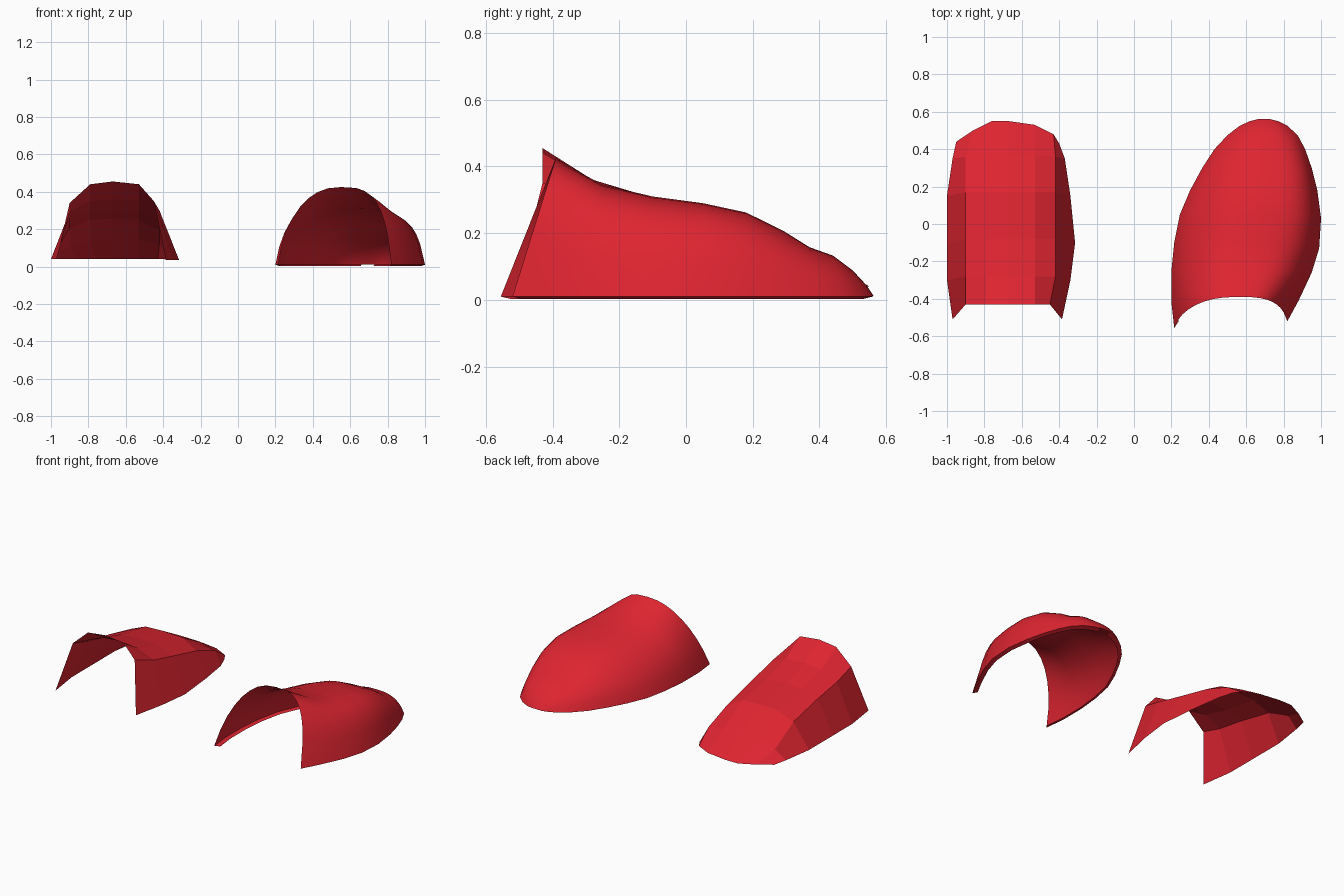
import bpy, bmesh, math
from mathutils import Vector

red = bpy.data.materials.new("bright red")
red.diffuse_color = (0.73, 0.018, 0.03, 1)


def loft(name, rows):
    """Skin equal-length rows of points (left to right, back to toe)."""
    bm = bmesh.new()
    vs = [[bm.verts.new(p) for p in row] for row in rows]
    for a, b in zip(vs, vs[1:]):
        for j in range(len(a) - 1):
            bm.faces.new((a[j], a[j + 1], b[j + 1], b[j]))
    me = bpy.data.meshes.new(name)
    bm.to_mesh(me)
    bm.free()
    me.materials.append(red)
    ob = bpy.data.objects.new(name, me)
    bpy.context.collection.objects.link(ob)
    return ob


# Faceted shell: side edges and heights at each station along y
COLS = (-0.90, -0.79, -0.67, -0.53)
stations = [  # y, bottom y, left x, right x, right shoulder x, column heights
    (-0.43, -0.51, -0.97, -0.385, -0.45, (0.34, 0.44, 0.455, 0.44, 0.35)),
    (-0.28, -0.30, -1.00, -0.34, -0.42, (0.295, 0.35, 0.36, 0.35, 0.30)),
    (-0.08, -0.10, -1.00, -0.315, -0.42, (0.26, 0.295, 0.30, 0.295, 0.25)),
    (0.17, 0.15, -1.00, -0.34, -0.42, (0.205, 0.25, 0.255, 0.25, 0.19)),
    (0.36, 0.35, -0.97, -0.37, -0.42, (0.10, 0.14, 0.15, 0.145, 0.12)),
]
rows = []
for y, yb, xl, xr, xs, zs in stations:
    rows.append([(xl, yb, 0.04)] + [(x, y, z) for x, z in zip(COLS + (xs,), zs)]
                + [(xr, yb, 0.035)])
# Blunt toe edge
toe = [(-0.95, 0.44), (-0.86, 0.50), (-0.76, 0.55), (-0.67, 0.55),
       (-0.53, 0.53), (-0.43, 0.48), (-0.40, 0.43)]
rows.append([(x, y, 0.04) for x, y in toe])
loft("faceted_shoe_upper", rows)

# Rounded shell: left x, left y, right x, right y, crown x, y, z,
# roundness of the left and right flanks (smaller is squarer)
ribs = [
    (0.215, -0.555, 0.82, -0.52, 0.55, -0.39, 0.425, 0.85, 0.62),
    (0.20, -0.42, 0.88, -0.41, 0.56, -0.35, 0.40, 0.85, 0.66),
    (0.20, -0.25, 0.95, -0.26, 0.58, -0.25, 0.345, 0.85, 0.62),
    (0.215, -0.10, 0.99, -0.13, 0.62, -0.10, 0.31, 0.85, 0.58),
    (0.245, 0.05, 1.00, 0.03, 0.66, 0.05, 0.29, 0.85, 0.56),
    (0.30, 0.18, 0.98, 0.18, 0.68, 0.18, 0.262, 0.85, 0.58),
    (0.365, 0.30, 0.95, 0.30, 0.69, 0.29, 0.208, 0.8, 0.6),
    (0.43, 0.40, 0.915, 0.40, 0.69, 0.37, 0.158, 0.75, 0.62),
    (0.50, 0.475, 0.875, 0.475, 0.69, 0.44, 0.133, 0.75, 0.65),
    (0.565, 0.525, 0.82, 0.525, 0.69, 0.50, 0.088, 0.75, 0.7),
    (0.62, 0.55, 0.77, 0.55, 0.69, 0.54, 0.045, 0.8, 0.8),
    (0.66, 0.56, 0.73, 0.56, 0.69, 0.562, 0.012, 1.0, 1.0),
]
N = 8
BASE = 0.01
LEAN = 0.17
middle = Vector((0.6, 0.0, 0.0))
rows = []
for xl, yl, xr, yr, xt, yt, zt, pl, pr in ribs:
    row = []
    for k in range(2 * N + 1):
        a = math.pi * k / (2 * N)
        xe, ye, power = (xl, yl, pl) if k <= N else (xr, yr, pr)
        c = abs(math.cos(a)) ** power if k != N else 0.0
        s = math.sin(a) ** power if 0 < k < 2 * N else 0.0
        row.append(Vector((xt + (xe - xt) * c * (1 - LEAN * s),
                           ye + (yt - ye) * s, BASE + (zt - BASE) * s)))
    # Narrow lip turned inward along the bottom
    lip = []
    for p in (row[0], row[-1]):
        q = p.lerp(middle, 0.06)
        q.z = 0.002
        lip.append(q)
    rows.append([lip[0]] + row + [lip[1]])
shoe = loft("rounded_shoe_upper", rows)
bpy.context.view_layer.objects.active = shoe
shoe.select_set(True)
bpy.ops.object.shade_smooth_by_angle(angle=math.radians(35))
